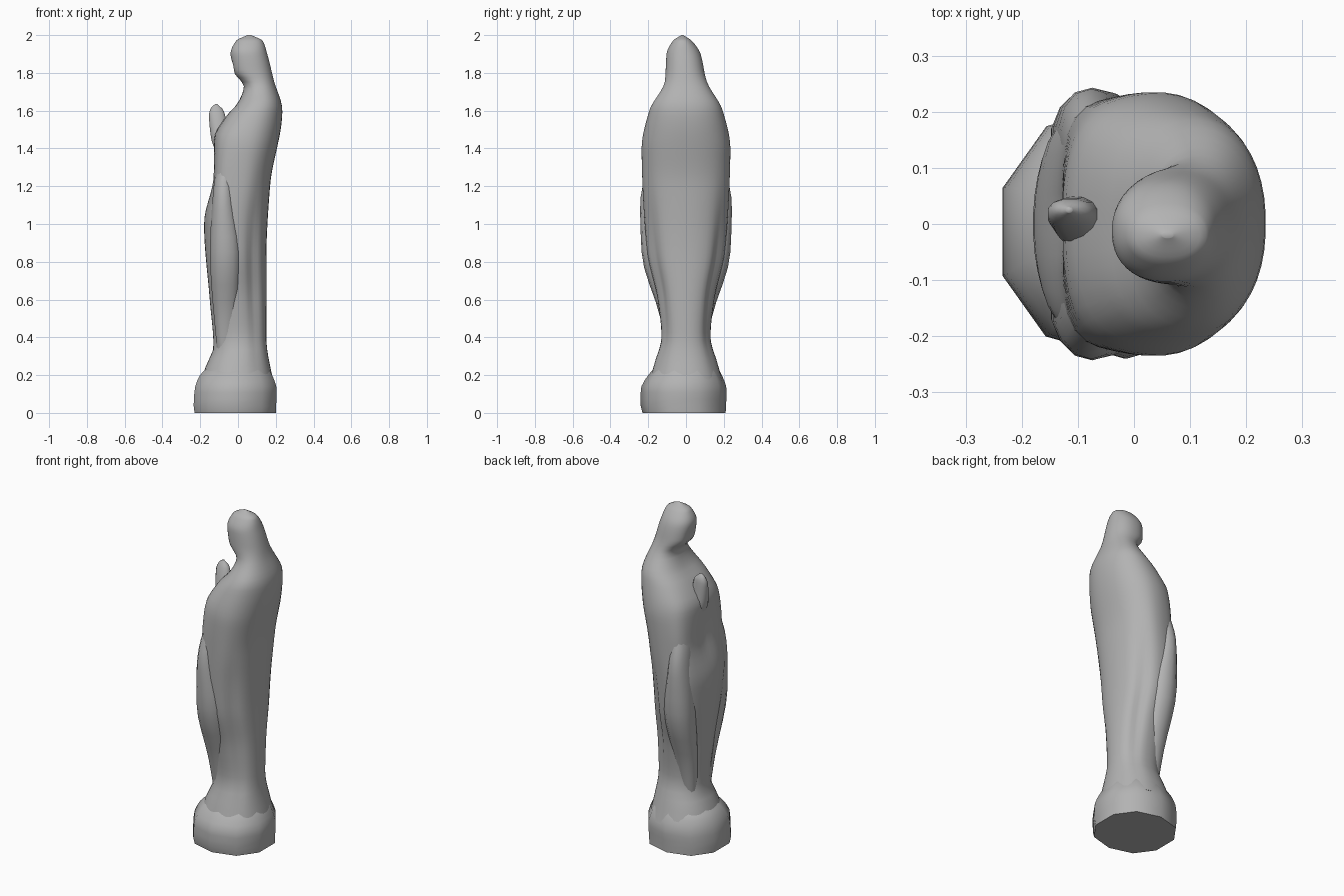
import bpy, math
from math import cos, sin, pi, exp, copysign

cube = bpy.data.objects.get("Cube")
if cube:
    bpy.data.objects.remove(cube, do_unlink=True)

stone = bpy.data.materials.new("grey stone")
stone.use_nodes = True
grey = (.45, .45, .45, 1)
stone.diffuse_color = grey
stone.node_tree.nodes["Principled BSDF"].inputs["Base Color"].default_value = grey


def bump(value, centre, width):
    return exp(-((value - centre) / width) ** 2)


def chord(first, second):
    return (second[1] - first[1]) / (second[0] - first[0])


def slope(points, index):
    """Gentle slope of a silhouette at one of its points, flat at extremes."""
    if index == 0:
        return chord(points[0], points[1])
    if index == len(points) - 1:
        return chord(points[-2], points[-1])
    before = chord(points[index - 1], points[index])
    after = chord(points[index], points[index + 1])
    if before * after <= 0:
        return 0
    return 2 * before * after / (before + after)


def sample(points, height):
    """Value of a silhouette, given as (height, value) points, at any height."""
    for index in range(len(points) - 1):
        (low, start), (high, end) = points[index:index + 2]
        if height <= high:
            break
    span = high - low
    t = (height - low) / span
    ease = t * t * (3 - 2 * t)
    lead = t * (1 - t) ** 2 * slope(points, index)
    tail = t * t * (t - 1) * slope(points, index + 1)
    return start + (end - start) * ease + span * (lead + tail)


def no_folds(angle, height):
    return 1


def loft(name, front, back, near, far, rings, sides, power=2.2, folds=no_folds):
    """Skin ovals fitted between four silhouettes; folds() pulls the surface in or out."""
    bottom, top = front[0][0], front[-1][0]
    verts, faces = [], []
    for ring in range(rings):
        height = bottom + (top - bottom) * sin(pi / 2 * ring / (rings - 1))
        x_min, x_max = sample(front, height), sample(back, height)
        y_min, y_max = sample(near, height), sample(far, height)
        for side in range(sides):
            angle = 2 * pi * (side + .5) / sides
            scale = folds(angle, height) / 2
            u = copysign(abs(cos(angle)) ** (2 / power), cos(angle)) * scale
            v = copysign(abs(sin(angle)) ** (2 / power), sin(angle)) * scale
            verts.append(((x_min + x_max) / 2 + u * (x_max - x_min),
                          (y_min + y_max) / 2 + v * (y_max - y_min), height))
    for ring in range(rings - 1):
        for side in range(sides):
            a, b = ring * sides + side, ring * sides + (side + 1) % sides
            faces.append((a, b, b + sides, a + sides))
    faces.append(tuple(reversed(range(sides))))
    faces.append(tuple(range(len(verts) - sides, len(verts))))
    mesh = bpy.data.meshes.new(name)
    mesh.from_pydata(verts, [], faces)
    mesh.materials.append(stone)
    part = bpy.data.objects.new(name, mesh)
    bpy.context.collection.objects.link(part)
    bpy.ops.object.select_all(action='DESELECT')
    part.select_set(True)
    bpy.context.view_layer.objects.active = part
    bpy.ops.object.shade_smooth_by_angle(angle=math.radians(60))


def mirrored(points):
    return [(height, -value) for height, value in points]


# Plinth: chunky block with few sides and a rounded shoulder
plinth_front = [(0, .24), (.03, .245), (.12, .24), (.2, .21), (.26, .14)]
plinth_side = [(0, .23), (.03, .24), (.12, .24), (.2, .2), (.26, .14)]
plinth_back = [(0, .21), (.12, .215), (.2, .19), (.26, .15)]
loft("plinth", mirrored(plinth_front), plinth_back, mirrored(plinth_side), plinth_back,
     rings=12, sides=10)


# Robe folds: pleats beside the back panel, forearms filling the front corners,
# and hollows below the hands, at the breast and at the face
def robe_folds(angle, height):
    from_back = min(angle, 2 * pi - angle)
    in_front = bump(from_back, pi, .35)
    pleats = .11 * bump(from_back, 1, .22) * bump(height, .7, .36)
    arms = .12 * bump(from_back, 2.35, .35) * bump(height, 1.25, .25)
    hollows = .05 * bump(height, 1.6, .1) + .12 * bump(height, 1.83, .04)
    opening = .1 * bump(from_back, pi, .2) * bump(height, 1.28, .12)
    return 1 - pleats + arms - in_front * hollows - opening


# Veiled figure: one sweep from the hem to the bowed head, which leans forward
veil_side = [(.15, .2), (.27, .165), (.4, .13), (.6, .15), (.85, .205), (1.2, .23),
             (1.4, .235), (1.6, .195), (1.76, .11), (1.9, .09), (1.97, .05), (2, .005)]
loft("robe_and_veil",
     [(.15, -.2), (.25, -.17), (.35, -.13), (.6, -.15), (1, -.18), (1.25, -.135),
      (1.45, -.13), (1.57, -.07), (1.65, 0), (1.73, .03), (1.81, -.03), (1.9, -.04),
      (1.97, -.01), (2, .05)],
     [(.15, .19), (.4, .15), (.8, .15), (1.2, .17), (1.6, .235), (1.76, .19),
      (1.9, .155), (1.97, .13), (2, .07)],
     [(height, -value - .02 * bump(height, 2, .15)) for height, value in veil_side],
     [(height, value - .02 * bump(height, 2, .15)) for height, value in veil_side],
     rings=64, sides=44, folds=robe_folds)

# Sleeves: cloth falling from the forearms and sinking into the sides of the skirt
sleeve_front = [(.3, -.11), (.85, -.15), (1.2, -.13), (1.35, -.1)]
sleeve_back = [(.3, -.02), (.85, .02), (1.2, -.02), (1.35, -.02)]
sleeve_inside = [(.3, .02), (1, .06), (1.35, .05)]
sleeve_outside = [(.3, .1), (.5, .135), (.85, .235), (1.1, .243), (1.35, .19)]
loft("right_sleeve", sleeve_front, sleeve_back, sleeve_inside, sleeve_outside,
     rings=18, sides=14)
loft("left_sleeve", sleeve_front, sleeve_back, mirrored(sleeve_outside),
     mirrored(sleeve_inside), rings=18, sides=14)

# Joined hands raised before the breast, rounded at the fingertips
loft("joined_hands",
     [(1.36, -.11), (1.46, -.145), (1.58, -.155), (1.62, -.14), (1.635, -.12)],
     [(1.36, -.02), (1.5, -.05), (1.6, -.075), (1.635, -.11)],
     [(1.36, -.06), (1.5, -.03), (1.6, 0), (1.635, .02)],
     [(1.36, .06), (1.5, .05), (1.6, .045), (1.635, .03)], rings=16, sides=12)
